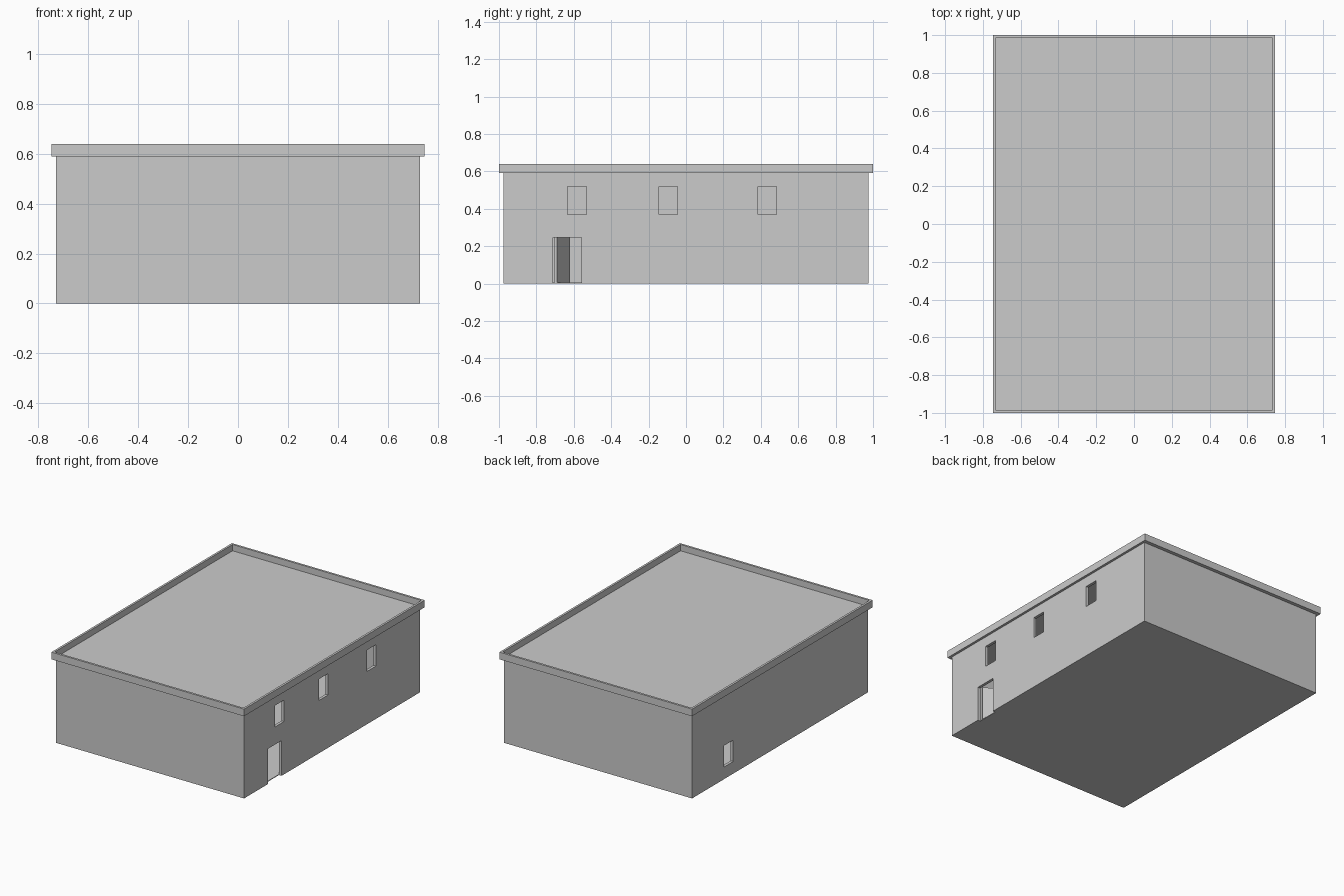
import bpy, bmesh, math
from mathutils import Matrix, Vector

if "Cube" in bpy.data.objects:
    bpy.data.objects.remove(bpy.data.objects["Cube"])

grey = bpy.data.materials.new("plain_grey")
grey.diffuse_color = (0.6, 0.6, 0.6, 1)
grey.use_nodes = True
grey.node_tree.nodes["Principled BSDF"].inputs["Base Color"].default_value = grey.diffuse_color


def box(name, lo, hi):
    """Axis-aligned box between two opposite corners."""
    lo, hi = Vector(lo), Vector(hi)
    bm = bmesh.new()
    bmesh.ops.create_cube(bm, size=1, matrix=Matrix.Translation((lo + hi) / 2)
                          @ Matrix.Diagonal((*(hi - lo), 1)))
    mesh = bpy.data.meshes.new(name)
    bm.to_mesh(mesh)
    bm.free()
    mesh.materials.append(grey)
    ob = bpy.data.objects.new(name, mesh)
    bpy.context.collection.objects.link(ob)
    return ob


def cut(ob, lo, hi):
    """Subtract a box from an object and discard the cutter."""
    cutter = box("cutter", lo, hi)
    cutter.hide_render = True
    mod = ob.modifiers.new("cut", 'BOOLEAN')
    mod.operation = 'DIFFERENCE'
    mod.solver = 'EXACT'
    mod.object = cutter
    bpy.context.view_layer.objects.active = ob
    bpy.ops.object.modifier_apply(modifier=mod.name)
    bpy.data.objects.remove(cutter)


WX, WY, T, H = 0.73, 0.975, 0.02, 0.59   # wall half sizes, thickness, height
RX, RY, TOP = 0.747, 1.0, 0.64           # roof edge half sizes, parapet top

# Hollow outer walls
walls = box("walls", (-WX, -WY, 0), (WX, WY, H))
cut(walls, (-WX + T, -WY + T, -0.1), (WX - T, WY - T, H + 0.1))

# Three upper windows and a doorway on the right, one low window on the left
for y in (-0.583, -0.095, 0.435):
    cut(walls, (WX - 0.05, y - 0.05, 0.37), (WX + 0.05, y + 0.05, 0.52))
cut(walls, (WX - 0.05, -0.71, -0.1), (WX + 0.05, -0.56, 0.247))
cut(walls, (-WX - 0.05, 0.52, 0.085), (-WX + 0.05, 0.62, 0.235))

# Ground floor plate
box("floor", (-WX + T, -WY + T, 0), (WX - T, WY - T, 0.005))

# Overhanging parapet around the flat roof
parapet = box("parapet", (-RX, -RY, H), (RX, RY, TOP))
cut(parapet, (-RX + 0.015, -RY + 0.015, H - 0.1), (RX - 0.015, RY - 0.015, TOP + 0.1))
box("roof", (-RX + 0.015, -RY + 0.015, H), (RX - 0.015, RY - 0.015, H + 0.006))

# Door leaf swung inwards on its hinge
door = box("door_leaf", (-0.145, -0.015, 0.006), (0, 0, 0.246))
door.location = (WX - T, -0.69, 0)
door.rotation_euler.z = -math.radians(29)
